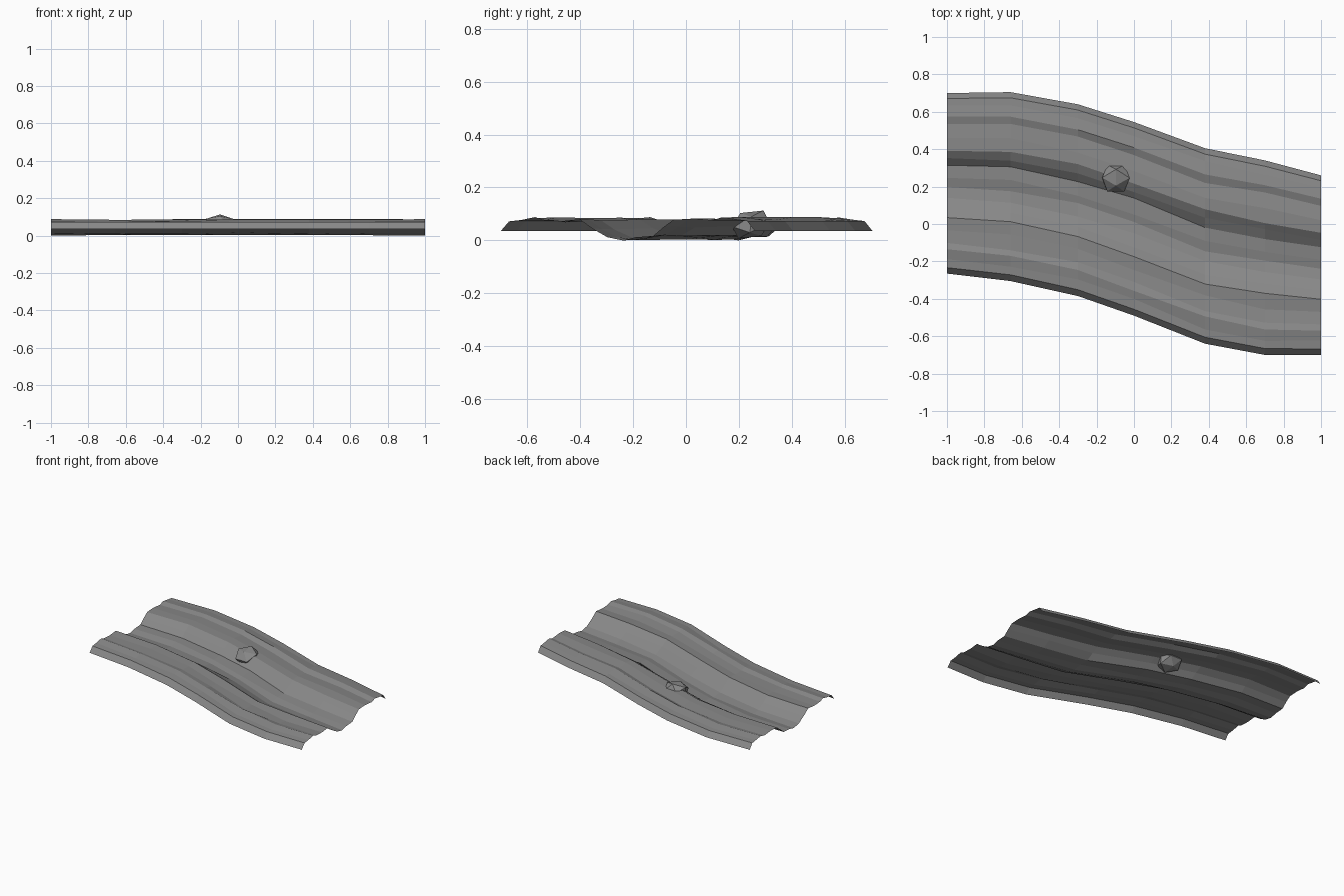
import bpy, bmesh, random
from mathutils import Matrix, Vector

random.seed(4)
cube = bpy.data.objects.get("Cube")
if cube:
    bpy.data.objects.remove(cube)

# Single stone grey
grey = bpy.data.materials.new("stone_grey")
grey.use_nodes = True
colour = (0.25, 0.25, 0.25, 1)
grey.diffuse_color = colour
grey.node_tree.nodes["Principled BSDF"].inputs["Base Color"].default_value = colour


def finish(bm, name):
    mesh = bpy.data.meshes.new(name)
    bm.to_mesh(mesh)
    bm.free()
    mesh.materials.append(grey)
    obj = bpy.data.objects.new(name, mesh)
    bpy.context.collection.objects.link(obj)
    return obj


# Stations along the bed: x, front edge y, back edge y
stations = [(-1, -0.265, 0.70), (-0.66, -0.305, 0.705), (-0.3, -0.385, 0.64),
            (0, -0.49, 0.545), (0.38, -0.64, 0.405), (0.7, -0.70, 0.34),
            (1, -0.70, 0.26)]

# Cross-section from front to back: fraction of width, height
profile = [(0, 0.035), (0.033, 0.072), (0.08, 0.077), (0.135, 0.088),
           (0.17, 0.076), (0.24, 0.073), (0.31, 0.08), (0.36, 0.045),
           (0.42, 0.012), (0.48, 0.0), (0.53, 0.012), (0.6, 0.017),
           (0.64, 0.05), (0.68, 0.078), (0.75, 0.082), (0.83, 0.075),
           (0.87, 0.087), (0.93, 0.078), (0.97, 0.073), (1, 0.035)]

# Channel bed and banks, one open ribbon of flat faces
bm = bmesh.new()
rows = []
for i, (x, front, back) in enumerate(stations):
    row = []
    for j, (t, z) in enumerate(profile):
        inner = 0 < i < len(stations) - 1 and 2 <= j <= len(profile) - 3
        if inner:
            t += random.uniform(-0.008, 0.008)
            z = min(0.088, max(0.002, z + random.uniform(-0.005, 0.004)))
        row.append(bm.verts.new((x, front + (back - front) * t, z)))
    rows.append(row)
for a, b in zip(rows, rows[1:]):
    for j in range(len(profile) - 1):
        bm.faces.new((a[j], b[j], b[j + 1], a[j + 1]))
finish(bm, "channel_bed")

# Low-poly boulder leaning on the back bank
bm = bmesh.new()
bmesh.ops.create_icosphere(bm, subdivisions=1, radius=1)
bmesh.ops.rotate(bm, verts=bm.verts, matrix=Matrix.Rotation(0.5, 3, 'X') @ Matrix.Rotation(0.3, 3, 'Z'))
for v in bm.verts:
    v.co = Vector((-0.097 + v.co.x * 0.086, 0.245 + v.co.y * 0.083,
                   0.06 + v.co.z * 0.056 + v.co.y * 0.012))
finish(bm, "boulder")
